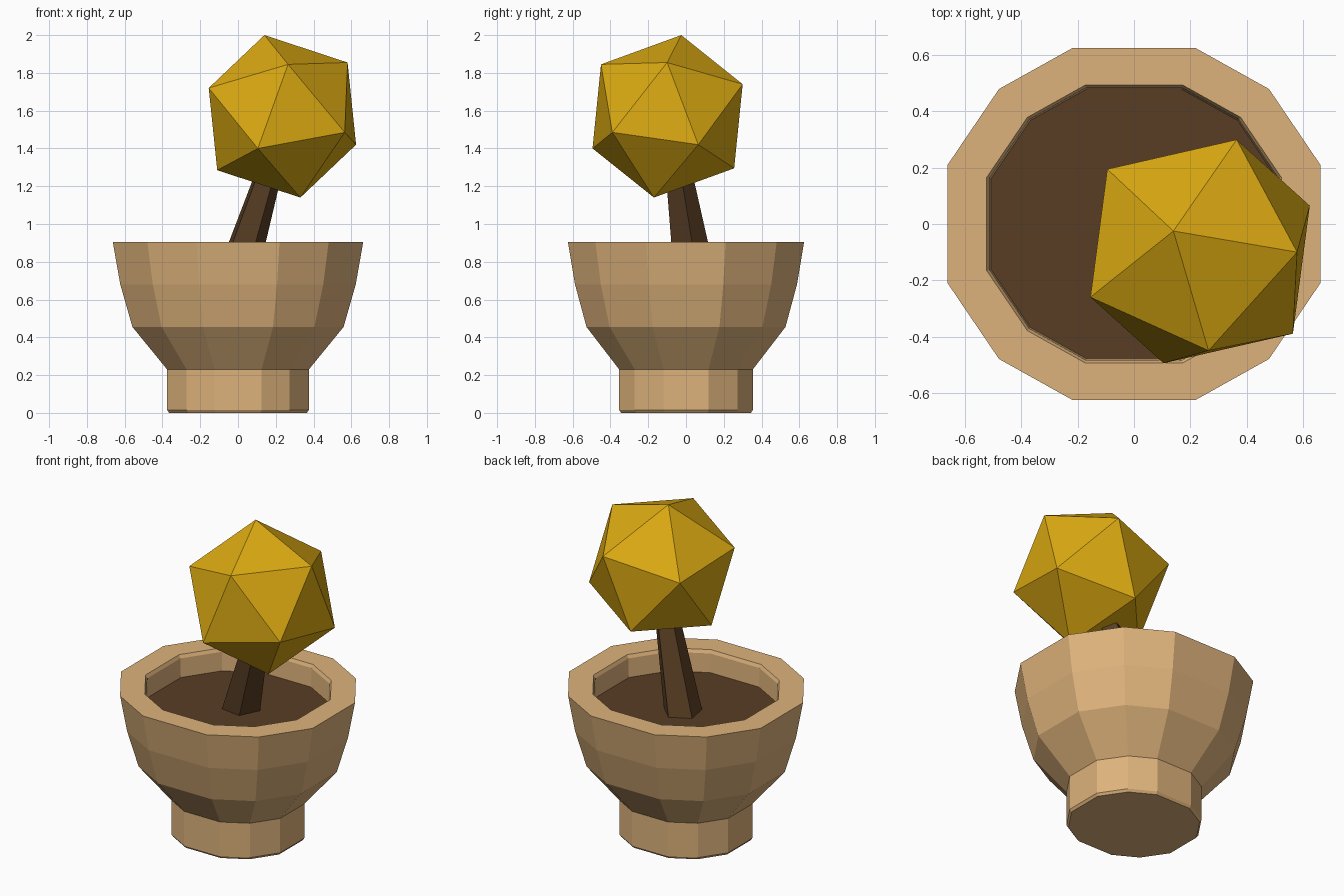
import bpy, bmesh
from math import radians, cos, sin
from mathutils import Vector

cube = bpy.data.objects.get("Cube")
if cube:
    bpy.data.objects.remove(cube)


def material(name, rgb):
    m = bpy.data.materials.new(name)
    m.use_nodes = True
    m.diffuse_color = (*rgb, 1)
    m.node_tree.nodes["Principled BSDF"].inputs["Base Color"].default_value = (*rgb, 1)
    return m


clay = material("tan clay", (0.73, 0.45, 0.2))
brown = material("dark brown", (0.098, 0.048, 0.018))
gold = material("gold leaves", (0.71, 0.40, 0.006))


def finish(name, bm, mat):
    bmesh.ops.recalc_face_normals(bm, faces=bm.faces)
    mesh = bpy.data.meshes.new(name)
    bm.to_mesh(mesh)
    bm.free()
    mesh.materials.append(mat)
    obj = bpy.data.objects.new(name, mesh)
    bpy.context.collection.objects.link(obj)


def loft(name, rings, mat):
    """Join rings of points into a tube and cap both ends."""
    bm = bmesh.new()
    loops = [[bm.verts.new(p) for p in ring] for ring in rings]
    for a, b in zip(loops, loops[1:]):
        for i in range(len(a)):
            j = (i + 1) % len(a)
            bm.faces.new((a[i], a[j], b[j], b[i]))
    bm.faces.new(loops[0][::-1])
    bm.faces.new(loops[-1])
    finish(name, bm, mat)


# Twelve-sided oval outline, mirrored from one quarter
quarter = [(0.663, 0.21), (0.48, 0.48), (0.22, 0.625)]
half = quarter + [(-x, y) for x, y in quarter[::-1]]
outline = half + [(-x, -y) for x, y in half]


def oval(scale, z):
    return [(x * scale, y * scale, z) for x, y in outline]


# Pot: foot, flared bowl, rim and inner wall
pot_profile = [(0.55, 0), (0.566, 0.015), (0.566, 0.23), (0.843, 0.455), (0.94, 0.68),
               (1, 0.905), (0.79, 0.905), (0.775, 0.885), (0.765, 0.74)]
loft("pot", [oval(s, z) for s, z in pot_profile], clay)

# Soil disc
loft("soil", [oval(0.765, 0.742), oval(0.769, 0.768)], brown)


# Leaning five-sided trunk
def trunk_ring(center, radius):
    angles = [radians(10 + 72 * k) for k in range(5)]
    return [center + Vector((cos(a), sin(a), 0)) * radius for a in angles]


loft("trunk", [trunk_ring(Vector((0, 0.035, 0.76)), 0.115),
               trunk_ring(Vector((0.2, -0.06, 1.4)), 0.065)], brown)

# Tilted twenty-sided crown: six corners and their opposites
center = Vector((0.235, -0.0975, 1.57))
corners = [(-0.095, 0.0725, 0.43), (-0.39, -0.1625, 0.15), (0.03, -0.3525, 0.275),
           (0.345, -0.0025, 0.285), (0.13, 0.3975, 0.17), (-0.33, 0.2925, 0.085)]
bm = bmesh.new()
for corner in corners:
    for side in (1, -1):
        bm.verts.new(center + Vector(corner) * side)
bmesh.ops.convex_hull(bm, input=bm.verts)
finish("crown", bm, gold)
